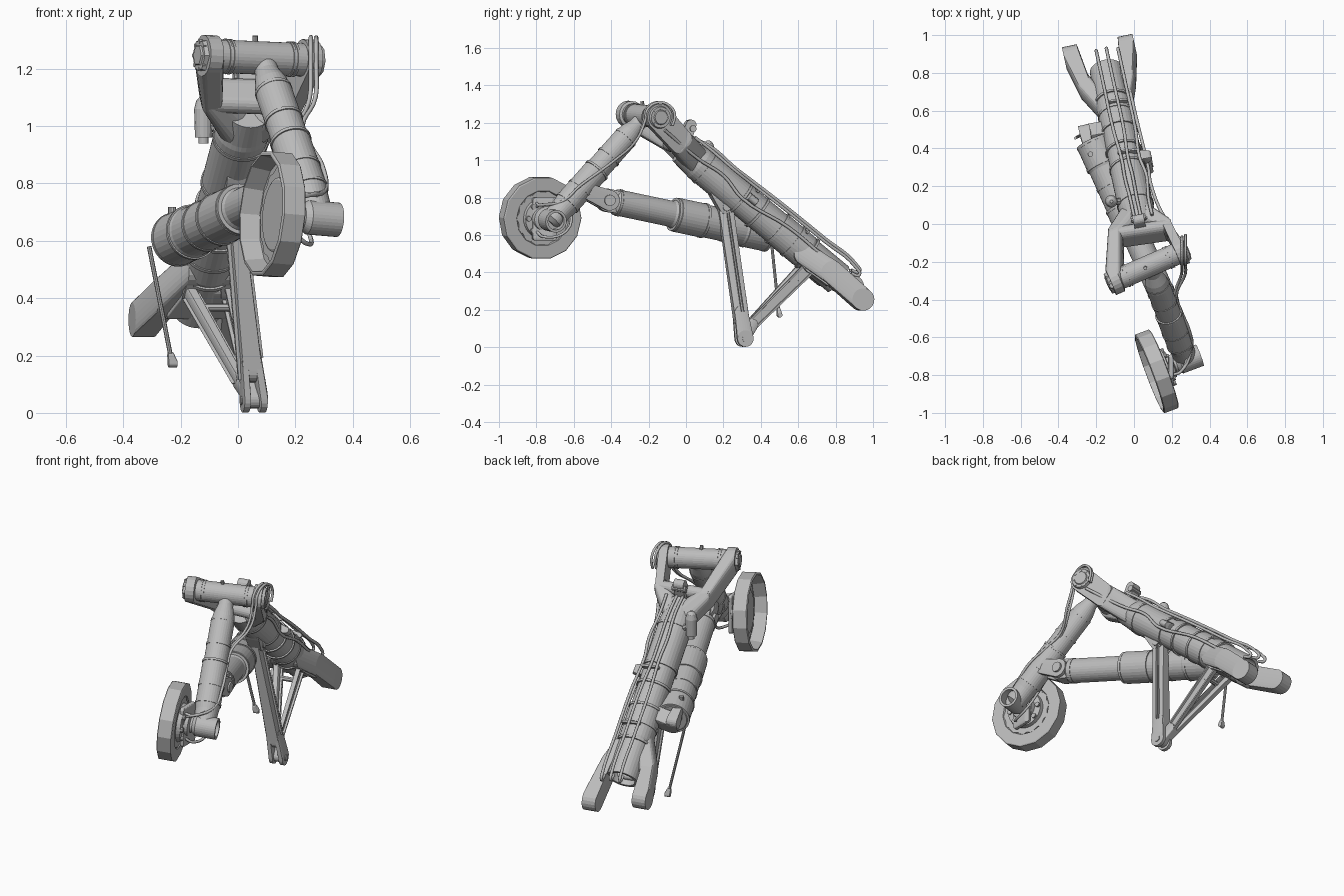
import bpy, bmesh, math
from mathutils import Vector as V

cube = bpy.data.objects.get("Cube")
if cube:
    bpy.data.objects.remove(cube, do_unlink=True)

grey = bpy.data.materials.new("Painted metal grey")
grey.use_nodes = True
grey.diffuse_color = (0.5, 0.5, 0.5, 1)
grey.node_tree.nodes["Principled BSDF"].inputs["Base Color"].default_value = grey.diffuse_color


def add_object(name, mesh):
    mesh.materials.clear()
    mesh.materials.append(grey)
    ob = bpy.data.objects.new(name, mesh)
    bpy.context.collection.objects.link(ob)
    return ob


def finish(name, bm):
    bmesh.ops.recalc_face_normals(bm, faces=bm.faces)
    mesh = bpy.data.meshes.new(name)
    bm.to_mesh(mesh)
    bm.free()
    return add_object(name, mesh)


def frame(axis):
    axis = V(axis).normalized()
    a = axis.cross(V((0, 0, 1)) if abs(axis.z) < 0.95 else V((0, 1, 0))).normalized()
    return axis, a, axis.cross(a)


def lathe(name, start, axis, profile, seg=32, lobes=0, wave=0.0):
    """Turn (distance, radius) pairs around an axis; lobes scallop the edge."""
    n, a, b = frame(axis)
    bm = bmesh.new()
    rings = []
    for t, r in profile:
        ring = []
        for i in range(seg):
            q = math.tau * i / seg
            k = r * (1 + wave * math.cos(lobes * q))
            ring.append(bm.verts.new(V(start) + n * t + (a * math.cos(q) + b * math.sin(q)) * k))
        rings.append(ring)
    for lo, hi in zip(rings, rings[1:]):
        for i in range(seg):
            j = (i + 1) % seg
            bm.faces.new((lo[i], lo[j], hi[j], hi[i]))
    for ring, (t, r) in ((rings[0], profile[0]), (rings[-1], profile[-1])):
        if r > 0.002:
            bm.faces.new(ring)
    return finish(name, bm)


def rod(name, p, q, r, seg=16):
    d = V(q) - V(p)
    return lathe(name, p, d, [(0, r), (d.length, r)], seg)


def band(name, start, axis, t, r, w=0.014):
    lathe(name, V(start) + V(axis).normalized() * t, axis,
          [(-w / 2, r - 0.01), (-w / 2, r), (w / 2, r), (w / 2, r - 0.01)])


def hull(name, axis, discs, recess=0.0):
    """Convex link around discs (centre, radius, thickness) sharing an axis."""
    n, a, b = frame(axis)
    bm = bmesh.new()
    for c, r, w in discs:
        for side in (-0.5, 0.5):
            for i in range(20):
                q = math.tau * i / 20
                bm.verts.new(V(c) + n * w * side + (a * math.cos(q) + b * math.sin(q)) * r)
    res = bmesh.ops.convex_hull(bm, input=bm.verts)
    junk = [v for v in res["geom_interior"] + res["geom_unused"] if isinstance(v, bmesh.types.BMVert)]
    bmesh.ops.delete(bm, geom=list(set(junk)), context='VERTS')
    bmesh.ops.dissolve_limit(bm, angle_limit=0.03, verts=bm.verts, edges=bm.edges)
    if recess:
        big = sorted(bm.faces, key=lambda f: -f.calc_area())[:6]
        big = [f for f in big if abs(f.normal.dot(n)) > 0.9]
        bmesh.ops.inset_individual(bm, faces=big, thickness=recess, depth=0)
        bmesh.ops.inset_individual(bm, faces=big, thickness=0.002, depth=-0.012)
    return finish(name, bm)


def pipe(name, pts, r=0.009):
    cu = bpy.data.curves.new(name, 'CURVE')
    cu.dimensions = '3D'
    cu.bevel_depth, cu.bevel_resolution, cu.resolution_u, cu.use_fill_caps = r, 1, 5, True
    sp = cu.splines.new('BEZIER')
    sp.bezier_points.add(len(pts) - 1)
    for bp, p in zip(sp.bezier_points, pts):
        bp.co = V(p)
        bp.handle_left_type = bp.handle_right_type = 'AUTO'
    tmp = bpy.data.objects.new(name + "_path", cu)
    bpy.context.collection.objects.link(tmp)
    mesh = bpy.data.meshes.new_from_object(tmp.evaluated_get(bpy.context.evaluated_depsgraph_get()))
    bpy.data.objects.remove(tmp, do_unlink=True)
    add_object(name, mesh)


# Main leg frame: d runs down the leg, s sideways, u outwards on top
top = V((0.034, -0.02, 1.056))
d = V((-0.217, 1, -0.83)).normalized()
s = V((1, 0.217, 0)).normalized()
u = s.cross(d).normalized()


def on_leg(t, side=0.0, up=0.0):
    return top + d * t + s * side + u * up


lathe("main_tube", top, d, [(0.0, 0.08), (0.1, 0.09), (0.12, 0.094), (0.4, 0.094), (0.42, 0.09),
                            (0.66, 0.09), (0.68, 0.094), (0.86, 0.094), (0.88, 0.088), (1.1, 0.088),
                            (1.1, 0.07), (1.0, 0.07)])
for t in (0.16, 0.41, 0.53, 0.67, 0.78, 0.88):
    band("main_tube_band", top, d, t, 0.098)

# Hinge barrel and U-shaped yoke with a deep web
left, right = V((-0.1, -0.3, 1.245)), V((0.245, -0.15, 1.23))
h = (right - left).normalized()
span = (right - left).length
lathe("hinge_barrel", left, h, [(-0.025, 0.04), (-0.02, 0.055), (0, 0.058), (span, 0.058), (span + 0.02, 0.05)])
for t in (0.06, 0.075, span - 0.075, span - 0.06):
    band("hinge_band", left, h, t, 0.062, 0.008)
corners = V((-0.095, -0.07, 1.11)), V((0.185, -0.03, 1.1))
for end, corner, sign in ((left, corners[0], -1), (right, corners[1], 1)):
    hull("yoke_arm", h, [(end, 0.072, 0.05), (corner + u * 0.02, 0.045, 0.045), (corner - u * 0.03, 0.04, 0.045)])
    hull("yoke_shoulder", h, [(corner + u * 0.02, 0.045, 0.045), (corner - u * 0.03, 0.04, 0.045),
                              (on_leg(0.08, sign * 0.03), 0.07, 0.06)])
    lathe("hinge_cap", end + h * sign * 0.02, h * sign, [(0, 0.062), (0.02, 0.056), (0.02, 0.04), (0.026, 0.036)], 6 if sign < 0 else 24)
    n, a, b = frame(h)
    for i in range(8):
        q = math.tau * i / 8
        c = end + (a * math.cos(q) + b * math.sin(q)) * 0.048 + h * sign * 0.03
        rod("hinge_bolt", c, c + h * sign * 0.012, 0.008, 6)
hull("yoke_web", s, [(c + u * up, 0.035, 0.04) for c in corners for up in (-0.035, 0.03)])
rod("grease_fitting", (0.06, -0.23, 1.28), (0.06, -0.235, 1.315), 0.01, 8)

# Lower leg and wheel axle
knee, ankle = V((0.085, -0.22, 1.235)), V((0.275, -0.715, 0.68))
leg = ankle - knee
lathe("lower_leg", knee, leg, [(0, 0.04), (0.07, 0.042), (0.12, 0.058), (0.17, 0.065), (0.4, 0.065), (0.41, 0.07),
                               (0.64, 0.07), (0.68, 0.064), (0.77, 0.058), (0.79, 0.03)])
for t, r in ((0.16, 0.066), (0.3, 0.069), (0.4, 0.073), (0.54, 0.073), (0.64, 0.073)):
    band("lower_leg_band", knee, leg, t, r, 0.012)
wheel = V((0.12, -0.78, 0.692))
axle = V((0.24, 0.09, -0.02)).normalized()
lathe("axle", wheel, axle, [(0.03, 0.045), (0.11, 0.045), (0.13, 0.06), (0.245, 0.06), (0.245, 0.046), (0.19, 0.046)])

# Dished wheel with scalloped hub and brake
lathe("wheel_rim", wheel, axle, [(0.026, 0.001), (0.026, 0.195), (-0.042, 0.208), (-0.042, 0.216), (-0.038, 0.222),
                                 (0.038, 0.222), (0.042, 0.216), (0.042, 0.15), (0.032, 0.145), (0.032, 0.001)], 14)
lathe("wheel_outer_plate", wheel, axle, [(0.018, 0.165), (0.03, 0.165)], 84, 14, 0.03)
lathe("wheel_outer_hub", wheel, axle, [(0.008, 0.122), (0.012, 0.13), (0.022, 0.13)], 28)
lathe("wheel_inner_plate", wheel, axle, [(0.028, 0.142), (0.037, 0.142)], 84, 14, 0.035)
lathe("brake_drum", wheel, axle, [(0.03, 0.11), (0.06, 0.105), (0.065, 0.07), (0.09, 0.065), (0.1, 0.04)])
n, a, b = frame(axle)
for i in range(8):
    q = math.tau * i / 8
    c = wheel + axle * 0.05 + (a * math.cos(q) + b * math.sin(q)) * 0.09
    rod("brake_piston", c, c + axle * 0.025, 0.014, 10)
brake = wheel + axle * 0.08
hull("brake_bracket", axle, [(brake + V((0, y, z)), 0.015, 0.02) for y in (-0.055, 0.045) for z in (-0.1, 0.1)])

# Retraction actuator
front, rear = V((0.17, -0.42, 0.785)), V((-0.23, 0.47, 0.597))
act = rear - front
lathe("actuator", front, act, [(0.03, 0.05), (0.05, 0.07), (0.38, 0.07), (0.4, 0.08), (0.41, 0.092), (0.56, 0.092), (0.58, 0.088),
                               (0.8, 0.088), (0.82, 0.094), (0.95, 0.094), (0.96, 0.08)])
for t, r in ((0.07, 0.073), (0.4, 0.09), (0.57, 0.095), (0.7, 0.091), (0.82, 0.097), (0.95, 0.096)):
    band("actuator_band", front, act, t, r)
hull("actuator_eye", s, [(front, 0.062, 0.07), (front + act * 0.06, 0.06, 0.08)])
for side in (-0.045, 0.045):
    hull("actuator_clevis", s, [(front + s * side, 0.055, 0.02), (V((0.225, -0.55, 0.84)) + s * side * 0.7, 0.04, 0.02)])
rod("actuator_pin", front - s * 0.07, front + s * 0.07, 0.03)
hull("actuator_mount", d, [(rear, 0.05, 0.08), (on_leg(0.68), 0.05, 0.08)])
rod("actuator_port", rear + V((0, -0.1, 0.08)), rear + V((0, -0.1, 0.12)), 0.014, 10)
hull("actuator_valve", s, [(rear + V((-0.03, 0.02, 0.02)), 0.035, 0.06), (rear + V((-0.02, -0.03, 0.06)), 0.02, 0.05)])

# Folding links beneath the leg
upper, lower = V((-0.018, 0.21, 0.75)), V((0.055, 0.31, 0.046))
hull("long_link", s, [(upper, 0.04, 0.04), (upper.lerp(lower, 0.86), 0.038, 0.065)], 0.012)
for side in (-0.03, 0.03):
    hull("long_link_prong", s, [(upper.lerp(lower, 0.8) + s * side * 0.8, 0.036, 0.02), (lower + s * side, 0.044, 0.022)])
rod("long_link_pin", lower - s * 0.046, lower + s * 0.046, 0.018, 12)
rod("long_link_top_pin", upper - s * 0.045, upper + s * 0.045, 0.022, 12)
hull("long_link_lug", s, [(upper, 0.04, 0.07), (on_leg(0.3, 0, -0.04), 0.06, 0.08)])
tip, base = V((0.012, 0.35, 0.12)), V((-0.11, 0.65, 0.43))
for side in (-0.07, 0.07):
    pin = base + s * side
    hull("short_link_leg", s, [(tip + s * side * 0.2, 0.03, 0.022), (pin, 0.036, 0.026)], 0.009)
    hull("short_link_lug", s, [(pin, 0.034, 0.04), (on_leg(0.85, side * 0.8, -0.03), 0.045, 0.04)])
    rod("short_link_pin", pin - s * 0.03, pin + s * 0.03, 0.017, 10)
rod("short_link_crossbar", base.lerp(tip, 0.2) - s * 0.06, base.lerp(tip, 0.2) + s * 0.06, 0.014, 8)
hull("short_link_tip", s, [(tip, 0.032, 0.05), (lower, 0.03, 0.036)])

# Trunnion lugs at the rear end
for sign, out, end in ((-1, 0.13, V((-0.33, 0.885, 0.325))), (1, 0.105, V((-0.035, 0.94, 0.255)))):
    mid = on_leg(1.03, sign * out, -0.01)
    hull("trunnion_root", s, [(on_leg(0.86, sign * 0.055, -0.02), 0.06, 0.05), (mid, 0.062, 0.06)])
    hull("trunnion_lug", s, [(mid, 0.062, 0.06), (end, 0.06, 0.08)])
hull("trunnion_web", s, [(on_leg(0.92, 0, -0.06), 0.025, 0.16), (on_leg(1.05, 0, -0.06), 0.02, 0.24)])

# Hanging lock rod
rod("hanging_rod", (-0.31, 0.455, 0.58), (-0.235, 0.495, 0.2), 0.008, 8)
hull("hanging_rod_end", s, [((-0.235, 0.495, 0.2), 0.01, 0.02), ((-0.228, 0.5, 0.172), 0.013, 0.03)])

# Canister, valve and small fittings
lathe("canister", (-0.12, 0.12, 0.94), (0, 0, 1), [(0, 0.018), (0.02, 0.018), (0.02, 0.03), (0.12, 0.033), (0.15, 0.025), (0.165, 0.008)], 16)
rod("canister_arm", (-0.12, 0.12, 1.02), on_leg(0.18), 0.018, 8)
valve = on_leg(-0.03, 0, 0.07)
hull("valve_block", s, [(valve, 0.03, 0.06), (valve + u * 0.06 - d * 0.02, 0.028, 0.06)])
rod("valve_cap", valve + u * 0.05 - s * 0.04, valve + u * 0.05 + s * 0.04, 0.018, 10)
hull("side_fitting", d, [(on_leg(0.45, 0.09, 0.02), 0.025, 0.06), (on_leg(0.45, 0.12, 0.02), 0.018, 0.05)])

# Hydraulic pipes along the leg, with clamps
for side, lower_side, up in ((-0.02, -0.03, 0.11), (0.015, 0.025, 0.11), (0.075, 0.085, 0.088)):
    pipe("leg_pipe", [on_leg(0.0, side, 0.085), on_leg(0.12, side, up), on_leg(0.28, side * 1.2, up - 0.005), on_leg(0.4, side, up),
                      on_leg(0.6, lower_side, up + 0.006), on_leg(0.9, lower_side, up + 0.01), on_leg(1.12, lower_side, up + 0.01),
                      on_leg(1.16, lower_side, up - 0.01), on_leg(1.12, lower_side, up - 0.03)])
for t in (0.45, 0.8):
    hull("pipe_clamp", d, [(on_leg(t, -0.02, 0.098), 0.014, 0.012), (on_leg(t, 0.065, 0.085), 0.014, 0.012)])
pipe("side_pipe", [right + h * 0.02 + V((0, 0.03, -0.07)), on_leg(0.08, 0.125, 0), on_leg(0.25, 0.103, 0.02), on_leg(0.4, 0.108, -0.01), on_leg(0.7, 0.102, 0.03), on_leg(0.95, 0.1, 0.03)])

# Hinge loops and lower leg hoses
for off in (0.01, 0.03):
    loop = [right + h * off + V((0, 0.08 * math.cos(q), 0.08 * math.sin(q))) for q in (-0.6, 0.2, 1, 1.8, 2.6, 3.3)]
    pipe("hinge_loop", loop + [V((0.24 + off, -0.27, 1.1)), V((0.21 + off * 0.5, -0.38, 1.0)), V((0.22 + off, -0.46, 0.94)), V((0.265 + off, -0.57, 0.86)),
                               V((0.275 + off, -0.66, 0.78)), V((0.25, -0.78, 0.76)), V((0.2, -0.8, 0.78 - off))], 0.008)
pipe("brake_hose", [(0.15, -0.5, 0.9), (0.17, -0.6, 0.78), (0.25, -0.64, 0.62), (0.24, -0.76, 0.59), (0.2, -0.8, 0.62)], 0.008)
